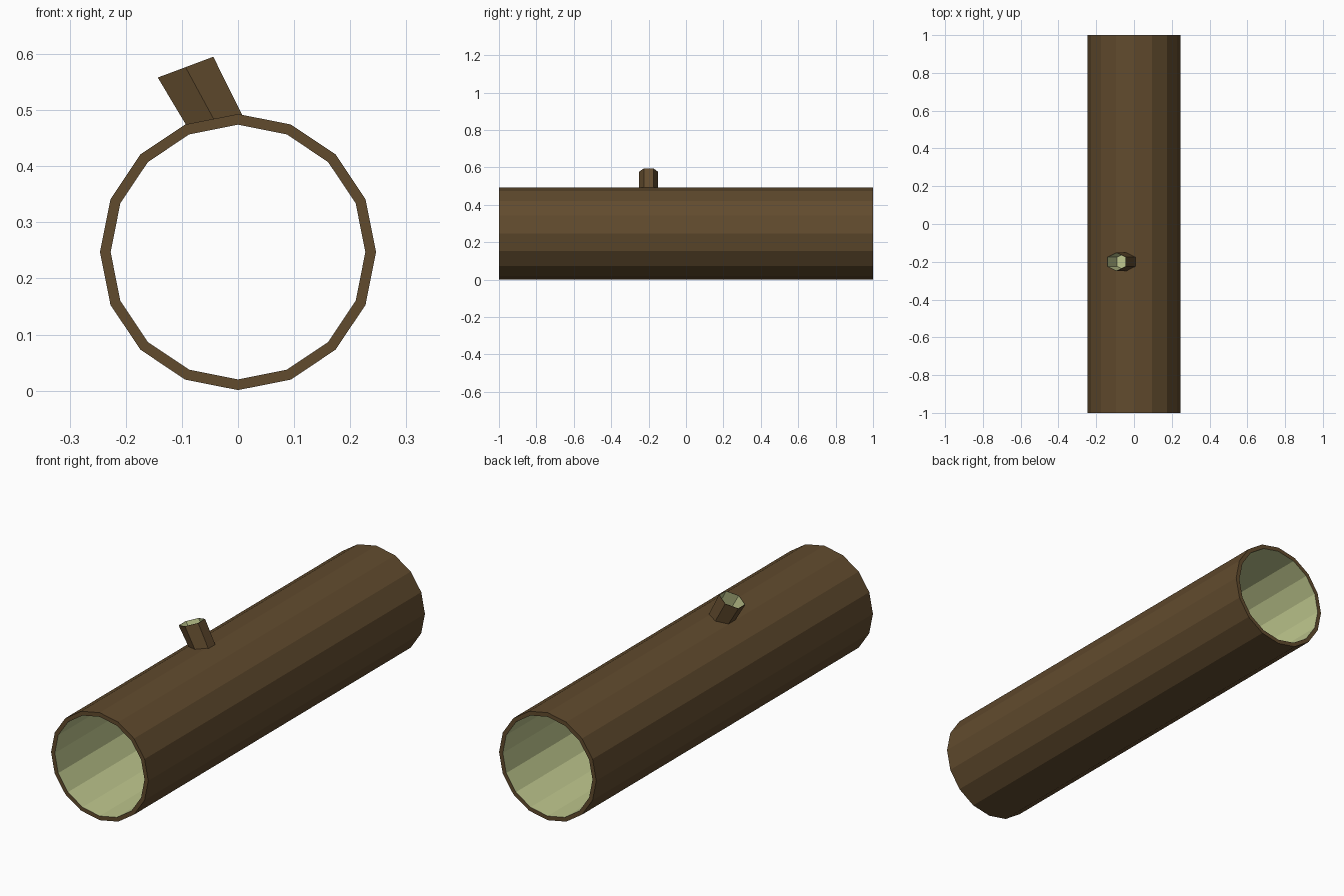
import bpy
from math import cos, sin, pi
from mathutils import Vector

if "Cube" in bpy.data.objects:
    bpy.data.objects.remove(bpy.data.objects["Cube"])


def material(name, rgb):
    m = bpy.data.materials.new(name)
    m.diffuse_color = (*rgb, 1)
    m.use_nodes = True
    m.node_tree.nodes["Principled BSDF"].inputs["Base Color"].default_value = m.diffuse_color
    return m


BARK = material("bark", (0.12, 0.07, 0.027))
WOOD = material("inner_wood", (0.52, 0.57, 0.27))


def loft(name, rings, wood_bands, closed=False, floor=False):
    """Bridge successive rings of points; the listed bands get the wood material."""
    n = len(rings[0])
    verts = [p for r in rings for p in r]
    faces, mats = [], []
    for b in range(len(rings) - (0 if closed else 1)):
        a0, b0 = b * n, ((b + 1) % len(rings)) * n
        for i in range(n):
            j = (i + 1) % n
            faces.append((a0 + i, a0 + j, b0 + j, b0 + i))
            mats.append(1 if b in wood_bands else 0)
    if floor:
        faces.append(tuple(range(len(verts) - n, len(verts))))
        mats.append(1)
    me = bpy.data.meshes.new(name)
    me.from_pydata(verts, [], faces)
    me.materials.append(BARK)
    me.materials.append(WOOD)
    me.polygons.foreach_set("material_index", mats)
    ob = bpy.data.objects.new(name, me)
    bpy.context.collection.objects.link(ob)
    return ob


# Hollow log: outer wall, back rim, inner wall, front rim
def log_ring(r, y):
    return [Vector((r * cos(2 * pi * i / 16), y, 0.247 + r * sin(2 * pi * i / 16)))
            for i in range(16)][::-1]


R, r = 0.246, 0.227
loft("hollow_log", [log_ring(R, -1), log_ring(R, 1), log_ring(r, 1), log_ring(r, -1)],
     {2}, closed=True)


# Branch stub: leaning six-sided tube with a thin rim and a wooden floor
def stub_ring(left, right, scale=1.0):
    a, b = Vector((left[0], -0.2, left[1])), Vector((right[0], -0.2, right[1]))
    mid, half = (a + b) / 2, (b - a) / 2 * scale
    return [mid + half * (cos(t) / cos(pi / 6)) + Vector((0, 0.05 * scale * sin(t), 0))
            for t in [pi / 6 + k * pi / 3 for k in range(6)]]


tip = ((-0.143, 0.558), (-0.044, 0.595))
base = ((-0.088, 0.466), (0.009, 0.488))
floor = ((-0.092, 0.478), (0.006, 0.496))
loft("branch_stub", [stub_ring(*base), stub_ring(*tip),
                     stub_ring(*tip, 0.96), stub_ring(*floor, 0.96)],
     {2}, floor=True)
